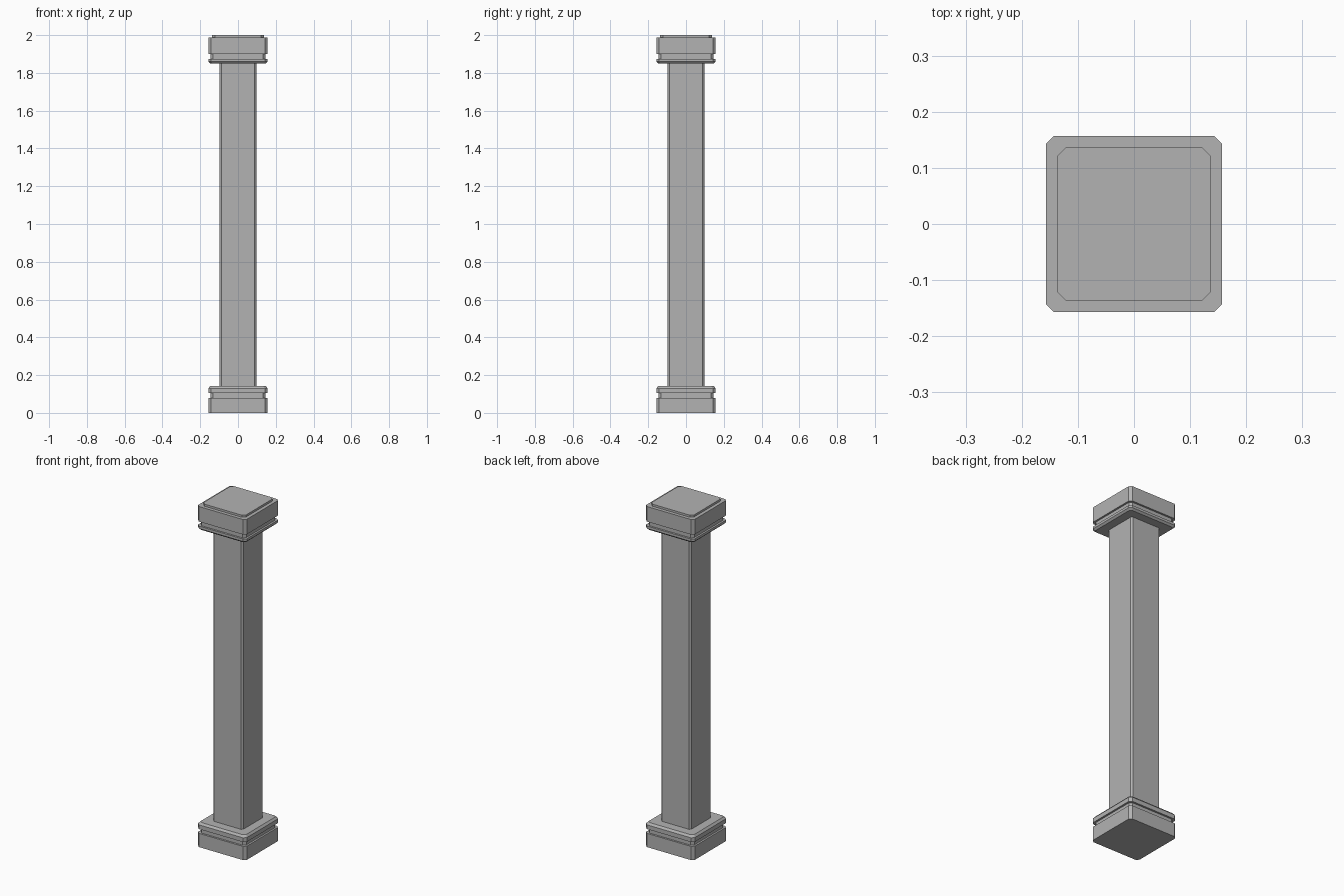
import bpy
import bmesh

cube = bpy.data.objects.get("Cube")
if cube:
    bpy.data.objects.remove(cube, do_unlink=True)

stone = bpy.data.materials.new("grey_stone")
stone.use_nodes = True
GREY = (0.45, 0.45, 0.45, 1)
stone.diffuse_color = GREY
stone.node_tree.nodes["Principled BSDF"].inputs["Base Color"].default_value = GREY


def ring(bm, half, cut, z):
    """Square outline with clipped corners."""
    a, b = half, half - cut
    pts = [(b, -a), (a, -b), (a, b), (b, a), (-b, a), (-a, b), (-a, -b), (-b, -a)]
    return [bm.verts.new((x, y, z)) for x, y in pts]


def stack(name, sections):
    """Loft clipped squares given as (half width, corner cut, height)."""
    bm = bmesh.new()
    rings = [ring(bm, *s) for s in sections]
    for low, high in zip(rings, rings[1:]):
        for i in range(8):
            j = (i + 1) % 8
            bm.faces.new((low[i], low[j], high[j], high[i]))
    bm.faces.new(rings[0][::-1])
    bm.faces.new(rings[-1])
    bmesh.ops.recalc_face_normals(bm, faces=bm.faces)
    mesh = bpy.data.meshes.new(name)
    bm.to_mesh(mesh)
    bm.free()
    mesh.materials.append(stone)
    obj = bpy.data.objects.new(name, mesh)
    bpy.context.collection.objects.link(obj)
    return obj


WIDE, NECK, CUT = 0.157, 0.146, 0.014

# Base: plinth block, recessed neck, slab with bevelled upper edge
stack("base", [
    (WIDE, CUT, 0), (WIDE, CUT, 0.08),
    (NECK, CUT, 0.08), (NECK, CUT, 0.105),
    (WIDE, CUT, 0.105), (WIDE, CUT, 0.13), (0.147, CUT, 0.142),
])

# Shaft
stack("shaft", [(0.097, 0.01, 0.142), (0.097, 0.01, 1.85)])

# Capital: bevelled slab, recessed neck, block and raised top plate
stack("capital", [
    (0.147, CUT, 1.85), (WIDE, CUT, 1.86), (WIDE, CUT, 1.874),
    (NECK, CUT, 1.874), (NECK, CUT, 1.9),
    (WIDE, CUT, 1.9), (WIDE, CUT, 1.988),
    (0.137, 0.016, 1.988), (0.137, 0.016, 2),
])
